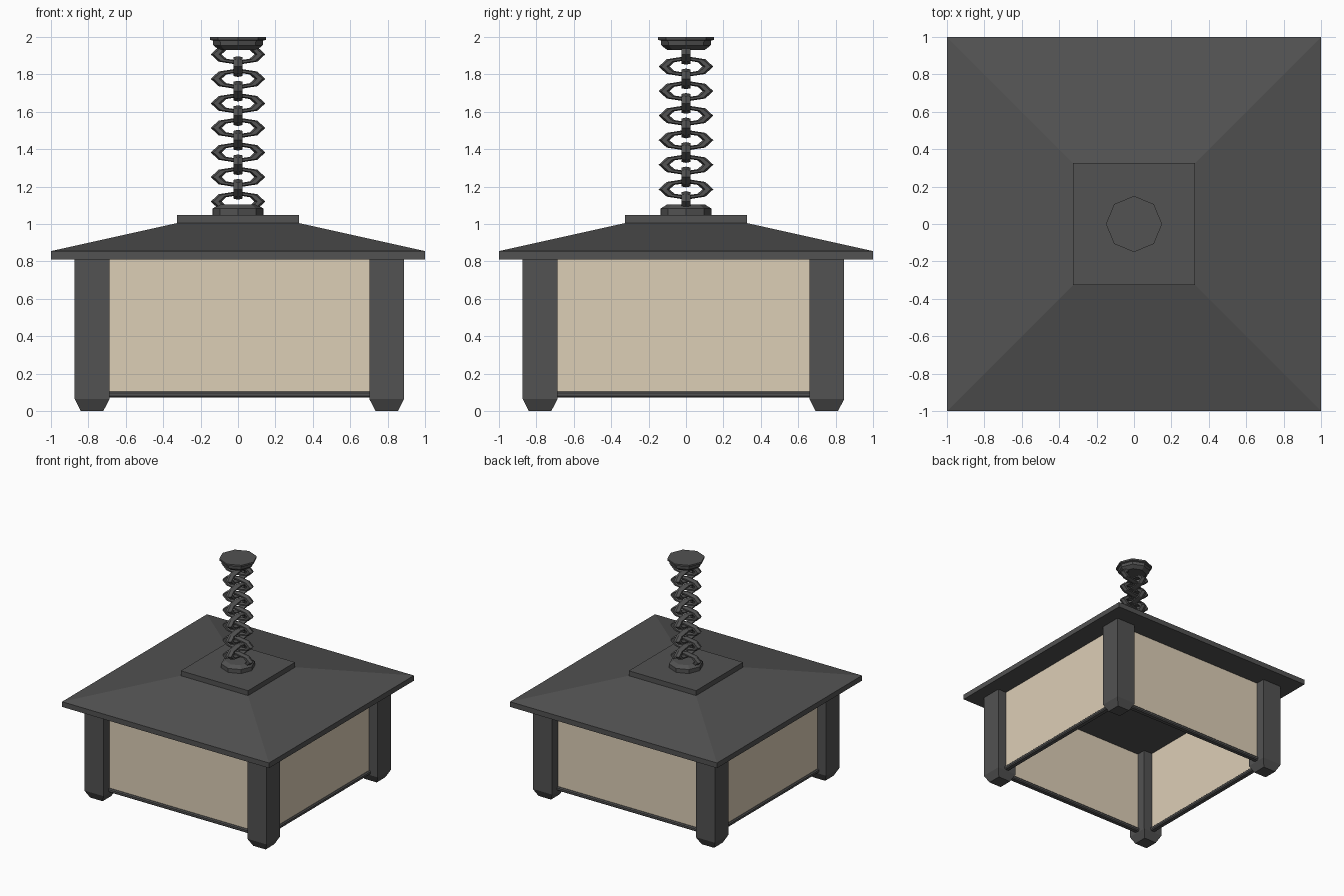
import bpy, bmesh, math
from mathutils import Matrix

if "Cube" in bpy.data.objects:
    bpy.data.objects.remove(bpy.data.objects["Cube"])


def material(name, color):
    m = bpy.data.materials.new(name)
    m.diffuse_color = (*color, 1)
    m.use_nodes = True
    m.node_tree.nodes["Principled BSDF"].inputs["Base Color"].default_value = m.diffuse_color
    return m


IRON = material("dark_iron", (0.085, 0.085, 0.085))
PAPER = material("cream_paper", (0.72, 0.62, 0.47))


def add(name, bm, mat=IRON):
    bmesh.ops.recalc_face_normals(bm, faces=bm.faces)
    me = bpy.data.meshes.new(name)
    bm.to_mesh(me)
    bm.free()
    me.materials.append(mat)
    ob = bpy.data.objects.new(name, me)
    bpy.context.collection.objects.link(ob)
    return ob


def stack(name, profile, sides, centre=(0, 0), turn=0.0):
    """Closed solid from (radius, z) levels with a regular cross-section."""
    bm = bmesh.new()
    rings = []
    for r, z in profile:
        angles = [turn + 2 * math.pi * i / sides for i in range(sides)]
        rings.append([bm.verts.new((centre[0] + r * math.cos(a),
                                    centre[1] + r * math.sin(a), z)) for a in angles])
    for lo, hi in zip(rings, rings[1:]):
        for i in range(sides):
            j = (i + 1) % sides
            bm.faces.new((lo[i], lo[j], hi[j], hi[i]))
    bm.faces.new(rings[0])
    bm.faces.new(rings[-1])
    return add(name, bm)


def square_stack(name, profile, centre=(0, 0)):
    return stack(name, [(h * math.sqrt(2), z) for h, z in profile], 4, centre, math.pi / 4)


def box(name, lo, hi, mat=IRON, bevel=0):
    bm = bmesh.new()
    size = [b - a for a, b in zip(lo, hi)]
    mid = [(a + b) / 2 for a, b in zip(lo, hi)]
    bmesh.ops.create_cube(bm, size=1, matrix=Matrix.Translation(mid) @ Matrix.Diagonal((*size, 1)))
    if bevel:
        bmesh.ops.bevel(bm, geom=bm.edges[:], offset=bevel, segments=1, affect='EDGES')
    return add(name, bm, mat)


def link(name, z, turn, R=0.117, r=0.029, squash=0.38, n=8, m=6):
    """Squashed upright ring."""
    bm = bmesh.new()
    grid = []
    for i in range(n):
        a = 2 * math.pi * i / n
        row = []
        for k in range(m):
            b = 2 * math.pi * k / m
            d = R + r * math.cos(b)
            row.append(bm.verts.new((d * math.cos(a), r * math.sin(b), d * math.sin(a) * squash)))
        grid.append(row)
    for i in range(n):
        for k in range(m):
            i2, k2 = (i + 1) % n, (k + 1) % m
            bm.faces.new((grid[i][k], grid[i2][k], grid[i2][k2], grid[i][k2]))
    bm.transform(Matrix.Translation((0, 0, z)) @ Matrix.Rotation(turn, 4, 'Z'))
    return add(name, bm)


# Hipped roof and its raised square cap
square_stack("roof", [(1.0, 0.81), (1.0, 0.855), (0.325, 1.005)])
square_stack("roof_cap", [(0.325, 1.0), (0.325, 1.048)])

# Corner posts with tapered feet
XS, YS = (-0.78, 0.795), (-0.78, 0.753)
for x, sx in zip(XS, ("left", "right")):
    for y, sy in zip(YS, ("front", "back")):
        square_stack(f"{sy}_{sx}_post", [(0.06, 0), (0.093, 0.065), (0.093, 0.82)], (x, y))

# Paper panels and bottom rails between the posts
T, W = 0.01, 0.024
for y, side in zip(YS, ("front", "back")):
    box(f"{side}_panel", (XS[0], y - T, 0.09), (XS[1], y + T, 0.815), PAPER)
    box(f"{side}_rail", (XS[0], y - W, 0.072), (XS[1], y + W, 0.105), bevel=0.008)
for x, side in zip(XS, ("left", "right")):
    box(f"{side}_panel", (x - T, YS[0], 0.09), (x + T, YS[1], 0.815), PAPER)
    box(f"{side}_rail", (x - W, YS[0], 0.072), (x + W, YS[1], 0.105), bevel=0.008)

# Chain of alternating links
for i in range(13):
    link(f"chain_link_{i + 1}", 1.12 + i * 0.0656, (i % 2) * math.pi / 2)

# Octagonal chain mount and ceiling plate
stack("chain_mount", [(0.135, 1.045), (0.135, 1.083), (0.1, 1.105)], 8)
stack("ceiling_plate", [(0.1, 1.93), (0.132, 1.955), (0.135, 1.98), (0.15, 1.985), (0.15, 2.0)], 8)
